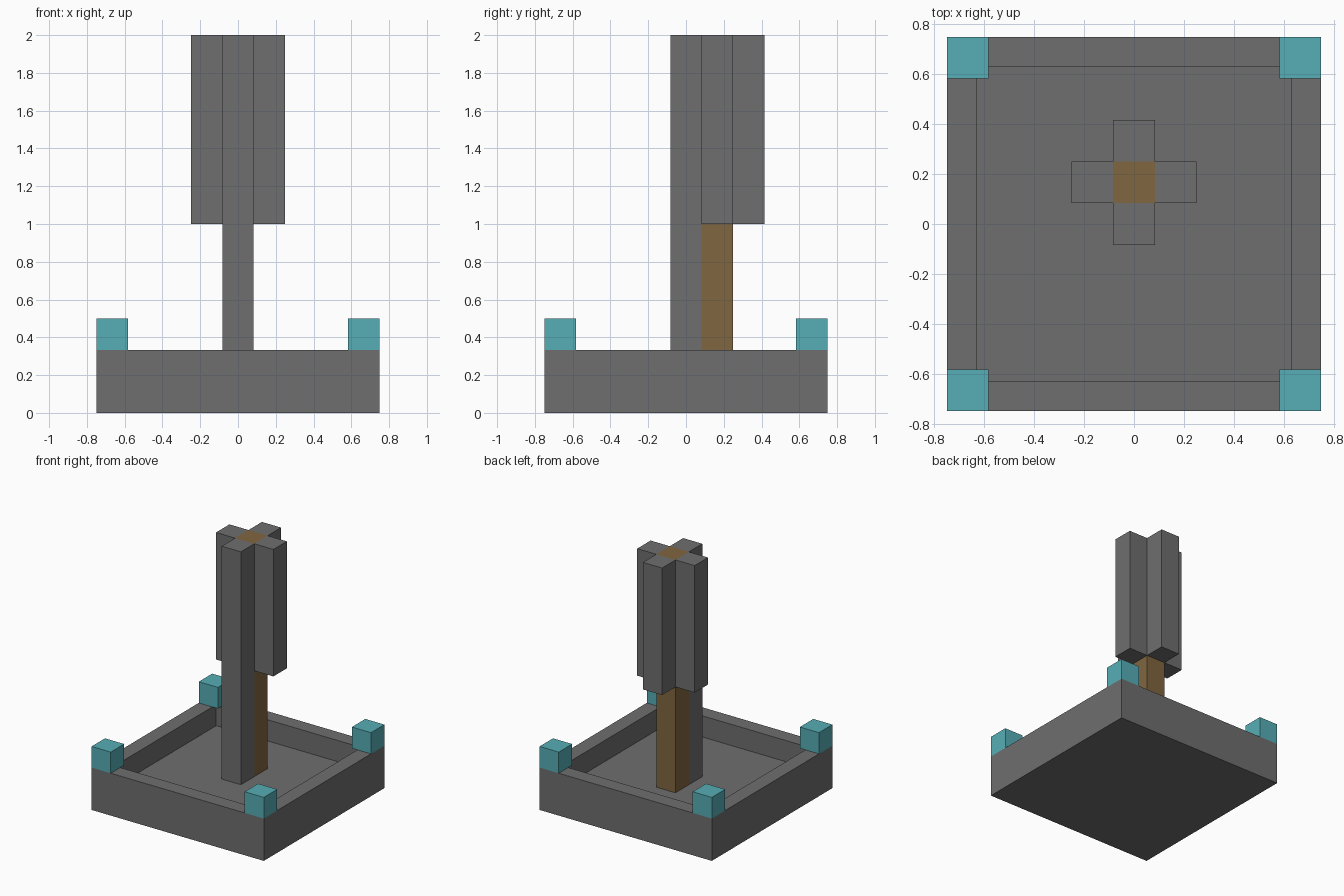
import bpy
import bmesh
from mathutils import Vector

cube = bpy.data.objects.get("Cube")
if cube:
    bpy.data.objects.remove(cube, do_unlink=True)

U = 1 / 6      # block size
HALF = 0.75    # half width of the base
TOP = 2.0
ARM_Z = 1.0    # underside of the short arms
POST_Y = U     # centre of the post


def material(name, rgb):
    mat = bpy.data.materials.new(name)
    mat.use_nodes = True
    mat.diffuse_color = (*rgb, 1)
    bsdf = next(n for n in mat.node_tree.nodes if n.type == 'BSDF_PRINCIPLED')
    bsdf.inputs["Base Color"].default_value = (*rgb, 1)
    return mat


stone = material("stone grey", (0.156, 0.156, 0.156))
wood = material("wood brown", (0.216, 0.133, 0.051))
teal = material("teal", (0.093, 0.423, 0.468))


def box(name, low, high, mat, shape=None):
    """Flat-sided block between two corners, optionally reshaped."""
    low, high = Vector(low), Vector(high)
    bm = bmesh.new()
    bmesh.ops.create_cube(bm, size=1)
    bmesh.ops.scale(bm, vec=high - low, verts=bm.verts)
    bmesh.ops.translate(bm, vec=(low + high) / 2, verts=bm.verts)
    if shape:
        shape(bm)
    mesh = bpy.data.meshes.new(name)
    bm.to_mesh(mesh)
    bm.free()
    mesh.materials.append(mat)
    obj = bpy.data.objects.new(name, mesh)
    bpy.context.collection.objects.link(obj)
    return obj


def hollow(bm):
    """Sink the top face inside a rim one block wide."""
    bm.normal_update()
    top = max(bm.faces, key=lambda f: f.normal.z)
    bmesh.ops.inset_region(bm, faces=[top], thickness=U)
    floor = bmesh.ops.extrude_discrete_faces(bm, faces=[top])["faces"][0]
    bmesh.ops.translate(bm, vec=(0, 0, -U), verts=floor.verts)


# Square basin
box("basin", (-HALF, -HALF, 0), (HALF, HALF, 2 * U), stone, hollow)

# Corner blocks on the rim
c = HALF - U / 2
for side, x in (("right", -c), ("left", c)):
    for end, y in (("front", -c), ("back", c)):
        box(f"{end}_{side}_corner_block", (x - U / 2, y - U / 2, 2 * U),
            (x + U / 2, y + U / 2, 3 * U), teal)

# Central post with four arms around it; the front arm reaches the floor
columns = (
    ("centre_post", 0, 0, U, wood),
    ("front_arm", 0, -U, U, stone),
    ("back_arm", 0, U, ARM_Z, stone),
    ("right_arm", -U, 0, ARM_Z, stone),
    ("left_arm", U, 0, ARM_Z, stone),
)
for name, x, dy, bottom, mat in columns:
    y = POST_Y + dy
    box(name, (x - U / 2, y - U / 2, bottom), (x + U / 2, y + U / 2, TOP), mat)
